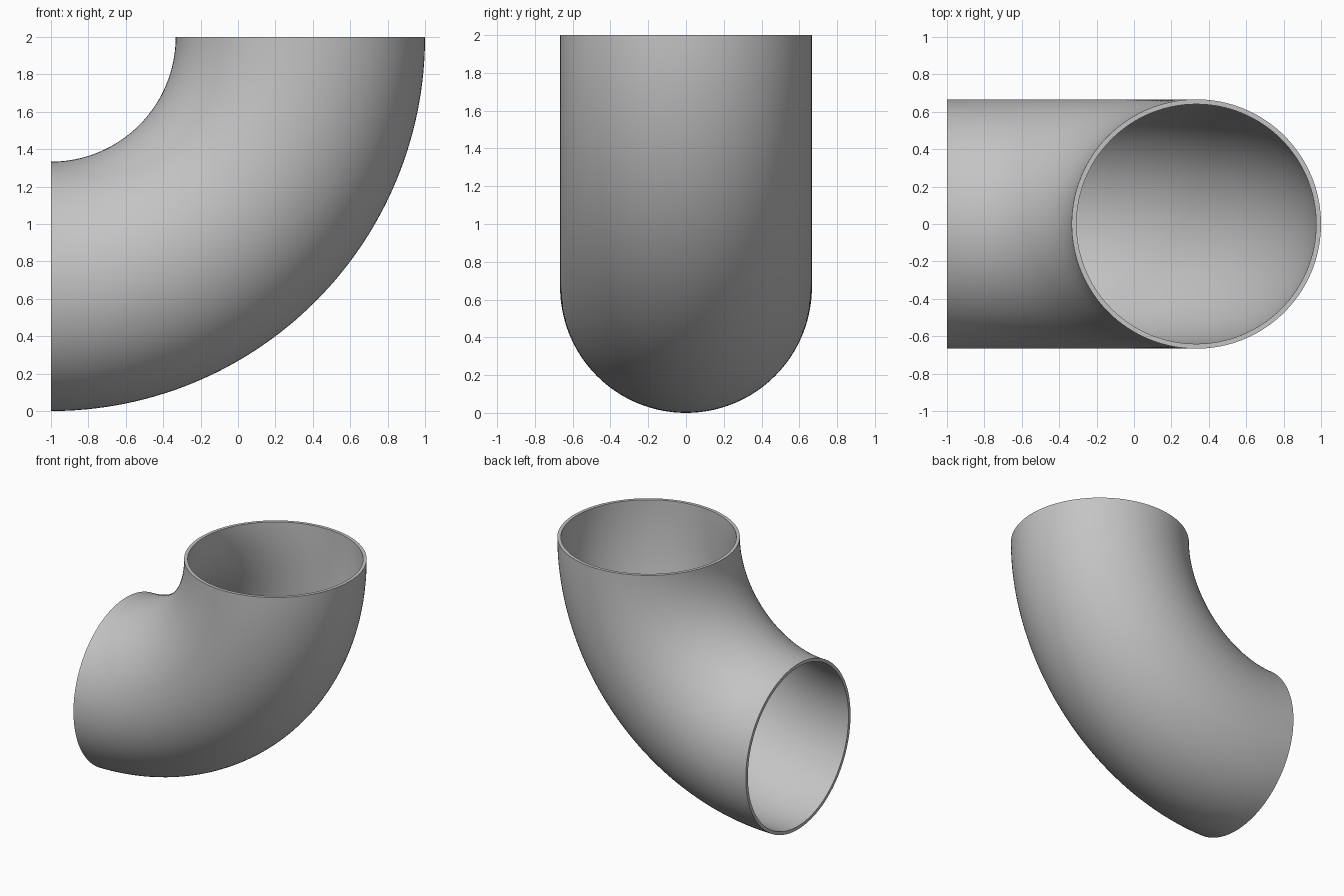
import bpy
import bmesh
from math import sin, cos, pi, radians

cube = bpy.data.objects.get("Cube")
if cube:
    bpy.data.objects.remove(cube, do_unlink=True)

BEND = 4 / 3            # radius of the bend's centre line
OUTER = 2 / 3           # outside radius of the pipe
WALL = 0.026            # wall thickness
SIDES, STEPS = 128, 64  # around the pipe, along the bend

steel = bpy.data.materials.new("grey_steel")
steel.use_nodes = True
grey = (0.55, 0.55, 0.55, 1)
steel.diffuse_color = grey
steel.node_tree.nodes["Principled BSDF"].inputs["Base Color"].default_value = grey

bm = bmesh.new()


def ring(radius, bend_angle):
    """One circle of the pipe, standing across the bend."""
    verts = []
    for i in range(SIDES):
        t = 2 * pi * i / SIDES
        r = BEND + radius * cos(t)
        verts.append(bm.verts.new((-1 + r * sin(bend_angle), radius * sin(t), 2 - r * cos(bend_angle))))
    return verts


def bridge(a, b):
    for i in range(SIDES):
        j = (i + 1) % SIDES
        bm.faces.new((a[i], a[j], b[j], b[i]))


# Outer and inner walls swept through a quarter turn
angles = [pi / 2 * k / STEPS for k in range(STEPS + 1)]
outside = [ring(OUTER, a) for a in angles]
inside = [ring(OUTER - WALL, a) for a in angles]
for wall in (outside, inside):
    for a, b in zip(wall, wall[1:]):
        bridge(a, b)

# Flat rims closing the wall at both open ends
for end in (0, -1):
    bridge(outside[end], inside[end])

bmesh.ops.recalc_face_normals(bm, faces=bm.faces)
mesh = bpy.data.meshes.new("pipe_elbow")
bm.to_mesh(mesh)
bm.free()
mesh.materials.append(steel)

elbow = bpy.data.objects.new("pipe_elbow", mesh)
bpy.context.collection.objects.link(elbow)
bpy.ops.object.select_all(action="DESELECT")
elbow.select_set(True)
bpy.context.view_layer.objects.active = elbow
bpy.ops.object.shade_smooth_by_angle(angle=radians(30))
